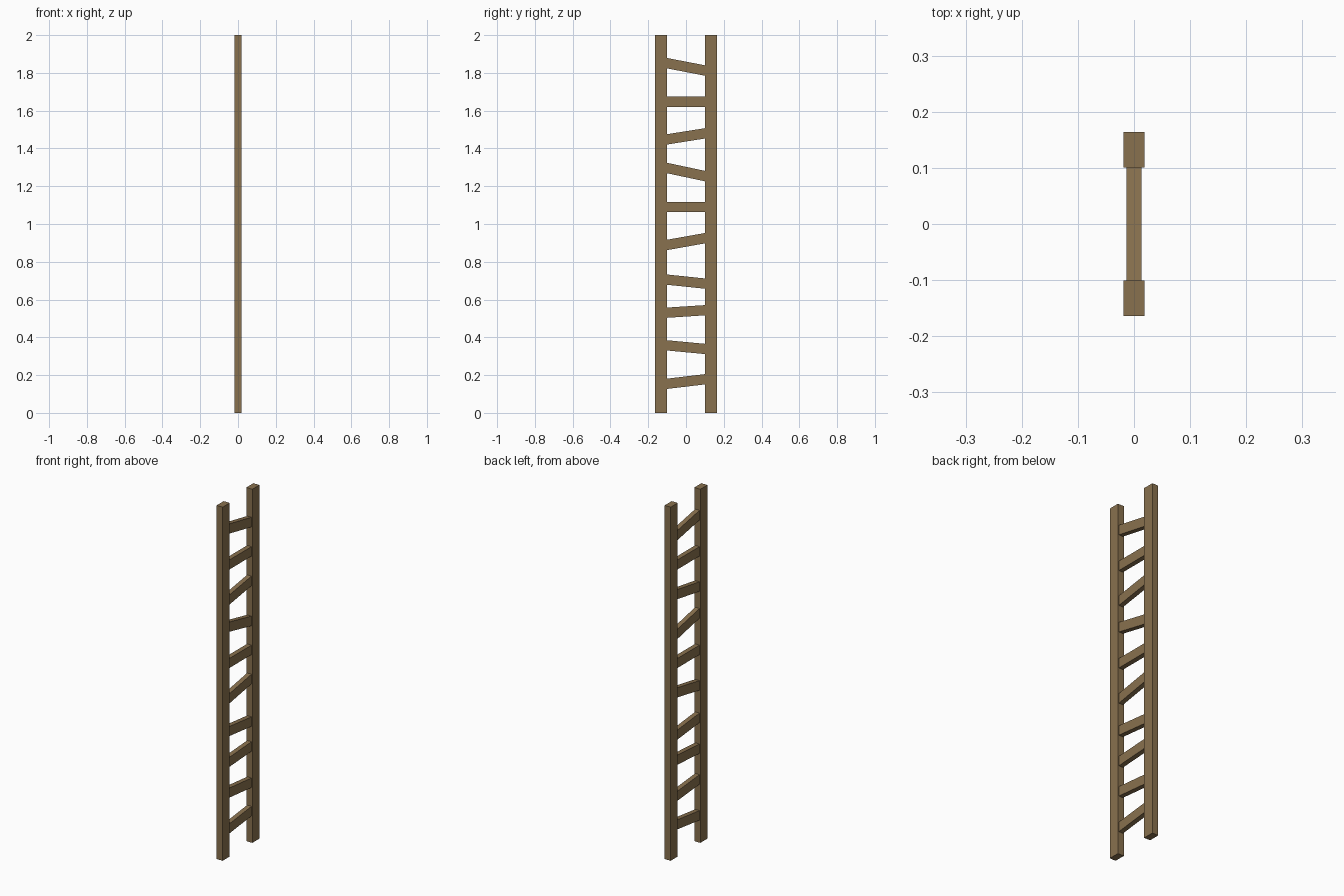
import bpy, math

if "Cube" in bpy.data.objects:
    bpy.data.objects.remove(bpy.data.objects["Cube"])

wood = bpy.data.materials.new("brown wood")
wood.diffuse_color = (0.25, 0.165, 0.077, 1)
wood.use_nodes = True
wood.node_tree.nodes["Principled BSDF"].inputs["Base Color"].default_value = wood.diffuse_color


def box(name, loc, size, tilt=0.0):
    bpy.ops.mesh.primitive_cube_add(size=1, location=loc, rotation=(tilt, 0, 0))
    ob = bpy.context.object
    ob.name = name
    ob.scale = size
    ob.data.materials.append(wood)
    return ob


# Two upright rails
INNER, OUTER = 0.101, 0.164
for side, label in ((-1, "left"), (1, "right")):
    box(f"{label}_rail", (0, side * (INNER + OUTER) / 2, 1),
        (0.038, OUTER - INNER, 2))

# Crooked rungs: centre height and rise from the -y rail to the +y rail
rungs = [(0.166, 0.024), (0.348, -0.019), (0.537, 0.013), (0.695, -0.021),
         (0.907, 0.036), (1.09, 0), (1.275, -0.043), (1.464, 0.032),
         (1.647, 0), (1.832, -0.039)]
for i, (z, rise) in enumerate(rungs):
    tilt = math.atan2(rise, 2 * INNER)
    box(f"rung_{i + 1}", (0, 0, z), (0.027, 0.225, 0.054), tilt)
